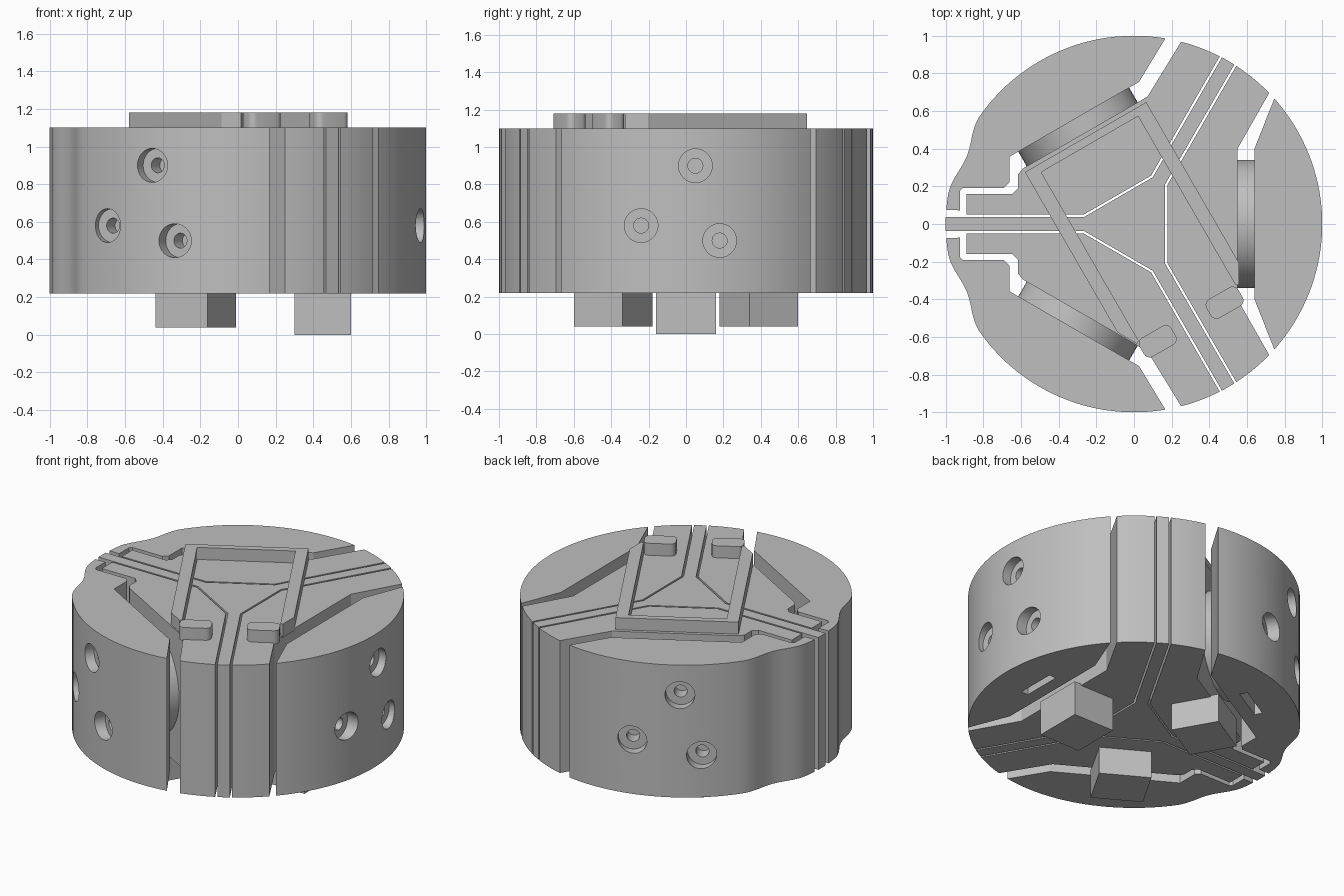
import bpy, bmesh
from math import sin, cos, radians, pi
from mathutils import Matrix, Vector

cube = bpy.data.objects.get("Cube")
if cube:
    bpy.data.objects.remove(cube, do_unlink=True)

steel = bpy.data.materials.new("machined_grey")
steel.use_nodes = True
GREY = (0.52, 0.52, 0.52, 1)
steel.diffuse_color = GREY
steel.node_tree.nodes["Principled BSDF"].inputs["Base Color"].default_value = GREY

Z0, Z1 = 0.22, 1.10


def rot(p, deg):
    a = radians(deg)
    return (p[0] * cos(a) - p[1] * sin(a), p[0] * sin(a) + p[1] * cos(a))


def flip(pts):
    return [(x, -y) for x, y in pts]


def arc(a0, a1, dent=False):
    """Rim points; the optional dent flattens the rim beside the left slot."""
    n = max(4, int(abs(a1 - a0) / 2.5))
    out = []
    for i in range(n + 1):
        a = a0 + (a1 - a0) * i / n
        r = 1.0
        if dent and 145 < a < 171:
            r -= 0.042 * sin(pi * (a - 145) / 26) ** 2
        out.append(rot((r, 0), a))
    return out


def finish(name, bm):
    bmesh.ops.recalc_face_normals(bm, faces=bm.faces)
    me = bpy.data.meshes.new(name)
    bm.to_mesh(me)
    bm.free()
    me.materials.append(steel)
    ob = bpy.data.objects.new(name, me)
    bpy.context.collection.objects.link(ob)
    return ob


def prism(name, pts, z0=Z0, z1=Z1):
    bm = bmesh.new()
    f = bm.faces.new([bm.verts.new((x, y, z0)) for x, y in pts])
    up = bmesh.ops.extrude_face_region(bm, geom=[f])["geom"]
    bmesh.ops.translate(bm, vec=(0, 0, z1 - z0),
                        verts=[v for v in up if isinstance(v, bmesh.types.BMVert)])
    return finish(name, bm)


def rod(name, r, x0, x1, y, z, deg, seg=48):
    """Cylinder lying along the radial direction of a sector."""
    bm = bmesh.new()
    m = (Matrix.Rotation(radians(deg), 4, 'Z')
         @ Matrix.Translation(((x0 + x1) / 2, y, z))
         @ Matrix.Rotation(pi / 2, 4, 'Y'))
    bmesh.ops.create_cone(bm, cap_ends=True, segments=seg, radius1=r, radius2=r,
                          depth=x1 - x0, matrix=m)
    return finish(name, bm)


def rect(x0, x1, y0, y1):
    return [(x0, y0), (x1, y0), (x1, y1), (x0, y1)]


def cut(ob, cutter):
    cutter.hide_render = True
    mod = ob.modifiers.new("cut", 'BOOLEAN')
    mod.object = cutter
    mod.operation = 'DIFFERENCE'
    mod.solver = 'EXACT'
    bpy.context.view_layer.objects.active = ob
    bpy.ops.object.modifier_apply(modifier=mod.name)
    bpy.data.objects.remove(cutter, do_unlink=True)


def smooth(ob):
    bpy.ops.object.select_all(action='DESELECT')
    ob.select_set(True)
    bpy.context.view_layer.objects.active = ob
    bpy.ops.object.shade_smooth_by_angle(angle=radians(25))


parts = []

# Central three-armed core
core = []
for d in (0, 120, 240):
    tip = [rot((1.0, s * 0.038), 60) for s in (-1, 0, 1)]
    core += [rot(p, d) for p in [(0.165, -0.21), (0.165, 0.21)] + tip]
parts.append(prism("core", core))

# Carriers that hold the jaws
right_half = [(0.177, 0.207)] + arc(57.1, 44.1) + [(0.55, 0.40)]
parts.append(prism("carrier_right", right_half + flip(right_half)[::-1]))
carrier = ([rot((0.177, -0.207), 120)] + arc(62.9, 75.5)
           + [rot((0.55, -0.40), 120), (-0.59, 0.295), (-0.615, 0.265),
              (-0.615, 0.19), (-0.645, 0.16), (-0.89, 0.16), (-0.89, 0.05),
              rot((0.177, 0.207), 120)])
parts.append(prism("carrier_back", carrier))
parts.append(prism("carrier_front", flip(carrier)))

# Outer rim segments
seg_right = prism("segment_right", [(0.64, -0.40)] + arc(-41.8, 41.8) + [(0.64, 0.40)])
seg_pts = ([rot((0.64, -0.40), 120)] + arc(80.4, 175.8, True)
           + [(-0.925, 0.073), (-0.925, 0.175), (-0.91, 0.192), (-0.69, 0.192),
              (-0.662, 0.22), (-0.662, 0.357)])
seg_back = prism("segment_back", seg_pts)
seg_front = prism("segment_front", flip(seg_pts))

for seg, d in ((seg_right, 0), (seg_back, 120), (seg_front, 240)):
    # Counterbored screw holes and the pocket underneath
    for y, z in ((0.05, 0.90), (-0.24, 0.58), (0.18, 0.50)):
        face = (1 - y * y) ** 0.5
        cut(seg, rod("bore", 0.09, face - 0.06, 1.2, y, z, d, 32))
        cut(seg, rod("screw_hole", 0.04, face - 0.15, 1.2, y, z, d, 24))
    cut(seg, prism("pocket", [rot(p, d) for p in rect(0.725, 0.775, -0.13, 0.13)],
                   Z0 - 0.1, Z0 + 0.1))
    parts.append(seg)

    # Piston bridging the gap, and gripping jaw below
    parts.append(rod("piston", 0.34, 0.53, 0.66, 0, (Z0 + Z1) / 2, d, 64))
    bottom = 0.0 if d == 0 else 0.04
    parts.append(prism("jaw", [rot(p, d) for p in rect(0.30, 0.60, -0.16, 0.16)],
                       bottom, Z0 + 0.01))

# Raised open frame on top, with tapered arm ends
TOP = 1.18
side = [(0.372, -0.528), (0.372, 0.455), (0.312, 0.56), (0.297, 0.55), (0.297, -0.485)]
frame = side + [(-x, y) for x, y in reversed(side)]
parts.append(prism("top_frame", [rot((x + 0.008, -y), 30) for x, y in frame], Z1 - 0.01, TOP))


# Rounded stop pads at the open end
def rounded(x0, x1, y0, y1, r):
    pts = []
    for cx, cy, a0 in ((x1 - r, y1 - r, 0), (x0 + r, y1 - r, 90),
                       (x0 + r, y0 + r, 180), (x1 - r, y0 + r, 270)):
        for i in range(6):
            o = rot((r, 0), a0 + 18 * i)
            pts.append((cx + o[0], cy + o[1]))
    return pts


for x0 in (-0.30, 0.11):
    pad = rounded(x0, x0 + 0.195, -0.66, -0.545, 0.035)
    parts.append(prism("stop_pad", [rot(p, 30) for p in pad], Z1 - 0.01, TOP))

for ob in parts:
    smooth(ob)
